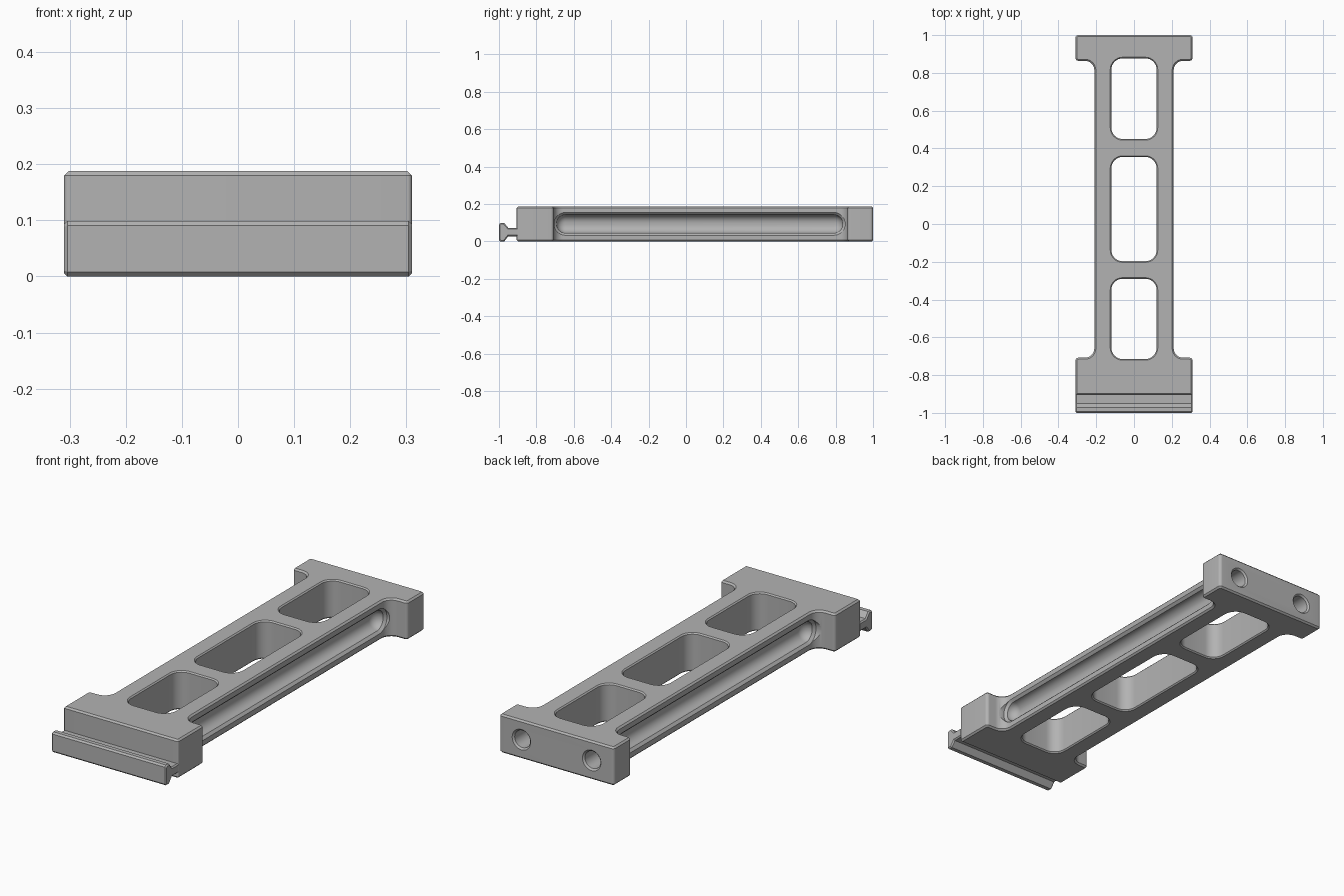
import bpy, bmesh, math
from mathutils import Vector

if "Cube" in bpy.data.objects:
    bpy.data.objects.remove(bpy.data.objects["Cube"])

H = 0.188   # body thickness
C = 0.008   # edge chamfer

grey = bpy.data.materials.new("plain grey")
grey.diffuse_color = (0.45, 0.45, 0.45, 1)
grey.use_nodes = True
grey.node_tree.nodes["Principled BSDF"].inputs["Base Color"].default_value = grey.diffuse_color


def rounded(corners, seg=8):
    """Outline from (a, b, radius) corners, each corner filleted."""
    out = []
    n = len(corners)
    for i, (a, b, r) in enumerate(corners):
        p = Vector((a, b))
        if r == 0:
            out.append(p)
            continue
        u = (Vector(corners[i - 1][:2]) - p).normalized()
        v = (Vector(corners[(i + 1) % n][:2]) - p).normalized()
        c = p + (u + v) * r               # all corners are right angles
        for k in range(seg + 1):
            t = k / seg * math.pi / 2
            out.append(c - v * r * math.cos(t) - u * r * math.sin(t))
    return out


def offset(pts, d):
    """Grow a counter-clockwise outline by d with mitred corners."""
    out = []
    n = len(pts)
    for i, p in enumerate(pts):
        e1 = (p - pts[i - 1]).normalized()
        e2 = (pts[(i + 1) % n] - p).normalized()
        n1, n2 = Vector((e1.y, -e1.x)), Vector((e2.y, -e2.x))
        out.append(p + (n1 + n2) * d / (1 + n1.dot(n2)))
    return out


def prism(name, pts, levels, axis="z"):
    """Stack of offset outlines: levels are (position, growth)."""
    place = {"z": lambda a, b, c: (a, b, c),
             "x": lambda a, b, c: (c, a, b),
             "y": lambda a, b, c: (b, c, a)}[axis]
    bm = bmesh.new()
    rings = [[bm.verts.new(place(p.x, p.y, c)) for p in offset(pts, d)]
             for c, d in levels]
    n = len(pts)
    for lo, hi in zip(rings, rings[1:]):
        for i in range(n):
            j = (i + 1) % n
            bm.faces.new((lo[i], lo[j], hi[j], hi[i]))
    bm.faces.new(rings[0][::-1])
    bm.faces.new(rings[-1])
    bmesh.ops.recalc_face_normals(bm, faces=bm.faces)
    me = bpy.data.meshes.new(name)
    bm.to_mesh(me)
    bm.free()
    me.materials.append(grey)
    ob = bpy.data.objects.new(name, me)
    bpy.context.collection.objects.link(ob)
    return ob


def rect(a0, a1, b0, b1, r):
    return rounded([(a0, b0, r), (a1, b0, r), (a1, b1, r), (a0, b1, r)])


def smooth(ob):
    bpy.ops.object.select_all(action="DESELECT")
    ob.select_set(True)
    bpy.context.view_layer.objects.active = ob
    bpy.ops.object.shade_smooth_by_angle(angle=math.radians(30))


# Body: beam with a wide block at each end
right = [(0.31, -0.905, 0.008), (0.31, -0.708, 0.015), (0.21, -0.708, 0.05),
         (0.21, 0.864, 0.05), (0.31, 0.864, 0.015), (0.31, 1.0, 0.015)]
left = [(-a, b, r) for a, b, r in reversed(right)]
body = prism("beam_body", rounded(right + left),
             [(0, -C), (C, 0), (H - C, 0), (H, -C)])

cutters = []

# Three rounded windows with chamfered rims
for y0, y1 in ((-0.715, -0.29), (-0.197, 0.355), (0.45, 0.877)):
    cutters.append(prism("window_cutter", rect(-0.12, 0.12, y0, y1, 0.06),
                         [(-0.002, C), (0.006, 0), (H - 0.006, 0), (H + 0.002, C)]))

for s in (1, -1):
    # Rounded groove along each side
    R = 0.044
    levels = [(0.35, 0.012), (0.21, 0.012), (0.198, 0)]
    for k in range(1, 8):
        t = k / 7 * math.pi / 2
        levels.append((0.198 - R * math.sin(t), -R * (1 - math.cos(t))))
    cutters.append(prism("groove_cutter", rect(-0.692, 0.838, 0.045, 0.143, 0.047),
                         [(s * x, d) for x, d in levels], "x"))
    # Blind hole in the back end
    hole = [Vector((0.094 + 0.042 * math.cos(k * math.pi / 16),
                    s * 0.19 + 0.042 * math.sin(k * math.pi / 16))) for k in range(32)]
    cutters.append(prism("hole_cutter", hole,
                         [(0.9, 0), (0.992, 0), (1.002, 0.01)], "y"))

for c in cutters:
    c.hide_render = True
    m = body.modifiers.new("cut", "BOOLEAN")
    m.operation = "DIFFERENCE"
    m.solver = "EXACT"
    m.object = c

# Bake the cuts and drop the cutters
dg = bpy.context.evaluated_depsgraph_get()
cut_mesh = bpy.data.meshes.new_from_object(body.evaluated_get(dg))
body.modifiers.clear()
body.data = cut_mesh
for c in cutters:
    bpy.data.objects.remove(c)
smooth(body)

# Front rail: flared head on a thin neck, full width
profile = [(-1.0, 0.008), (-0.992, 0), (-0.972, 0), (-0.95, 0.028), (-0.895, 0.028),
           (-0.895, 0.073), (-0.95, 0.073), (-0.972, 0.099), (-0.992, 0.099), (-1.0, 0.091)]
rail = prism("front_rail", [Vector(p) for p in profile],
             [(-0.31, -0.006), (-0.304, 0), (0.304, 0), (0.31, -0.006)], "x")
smooth(rail)
